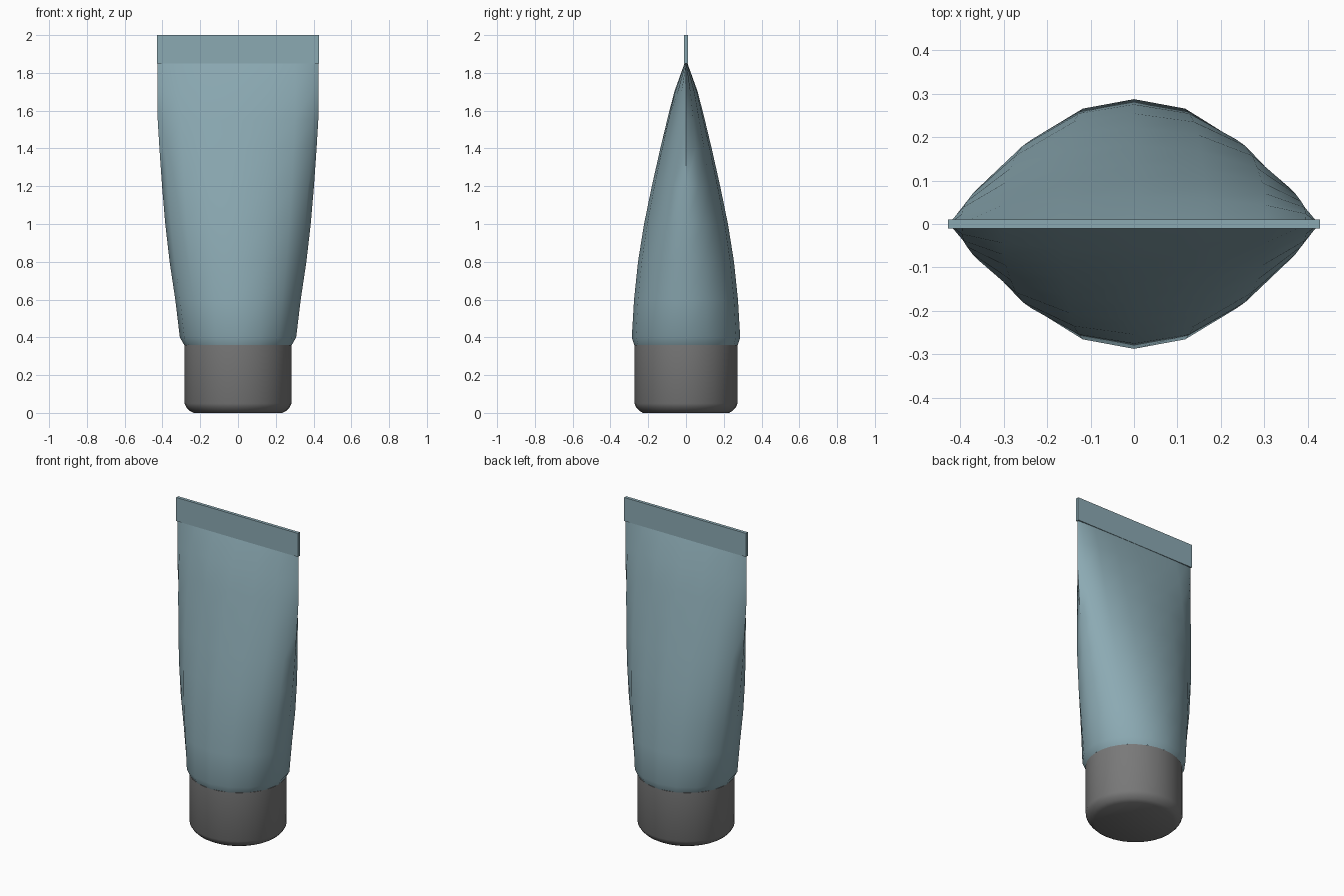
import bpy, bmesh, math

if "Cube" in bpy.data.objects:
    bpy.data.objects.remove(bpy.data.objects["Cube"], do_unlink=True)


def make_material(name, colour):
    mat = bpy.data.materials.new(name)
    mat.use_nodes = True
    mat.diffuse_color = colour
    mat.node_tree.nodes["Principled BSDF"].inputs["Base Color"].default_value = colour
    return mat


def loft(name, rings, mat, sides=16, close_bottom=True, close_top=True):
    """Skin a stack of ellipses given as (z, half width, half depth)."""
    bm = bmesh.new()
    loops = []
    for z, rx, ry in rings:
        angles = [2 * math.pi * i / sides for i in range(sides)]
        loops.append([bm.verts.new((rx * math.cos(a), ry * math.sin(a), z)) for a in angles])
    for low, high in zip(loops, loops[1:]):
        for i in range(sides):
            j = (i + 1) % sides
            bm.faces.new((low[i], low[j], high[j], high[i]))
    if close_bottom:
        bm.faces.new(loops[0][::-1])
    if close_top:
        bm.faces.new(loops[-1])
    mesh = bpy.data.meshes.new(name)
    bm.to_mesh(mesh)
    bm.free()
    mesh.materials.append(mat)
    obj = bpy.data.objects.new(name, mesh)
    bpy.context.collection.objects.link(obj)
    bpy.ops.object.select_all(action='DESELECT')
    obj.select_set(True)
    bpy.context.view_layer.objects.active = obj
    bpy.ops.object.shade_smooth_by_angle(angle=math.radians(45))
    return obj


teal = make_material("dusty teal plastic", (0.26, 0.40, 0.45, 1))
grey = make_material("dark grey plastic", (0.19, 0.19, 0.19, 1))

# Tube body: round at the shoulder, flattening into the seal
loft("tube_body", [
    (0.36, 0.285, 0.274), (0.40, 0.308, 0.287), (0.60, 0.332, 0.275),
    (0.80, 0.362, 0.254), (1.00, 0.385, 0.222), (1.20, 0.402, 0.181),
    (1.40, 0.416, 0.136), (1.55, 0.425, 0.100), (1.70, 0.427, 0.062),
    (1.85, 0.426, 0.008),
], teal, close_bottom=False)

# Screw cap with a rounded lower rim
loft("cap", [
    (0.00, 0.235, 0.228), (0.012, 0.257, 0.248), (0.03, 0.274, 0.264),
    (0.05, 0.284, 0.273), (0.36, 0.284, 0.273),
], grey, sides=32)

# Flat crimped seal
bpy.ops.mesh.primitive_cube_add(size=1, location=(0, 0, 1.925))
seal = bpy.context.object
seal.name = "crimped_seal"
seal.scale = (0.856, 0.02, 0.15)
bpy.ops.object.transform_apply(location=False, rotation=False, scale=True)
seal.data.materials.append(teal)
